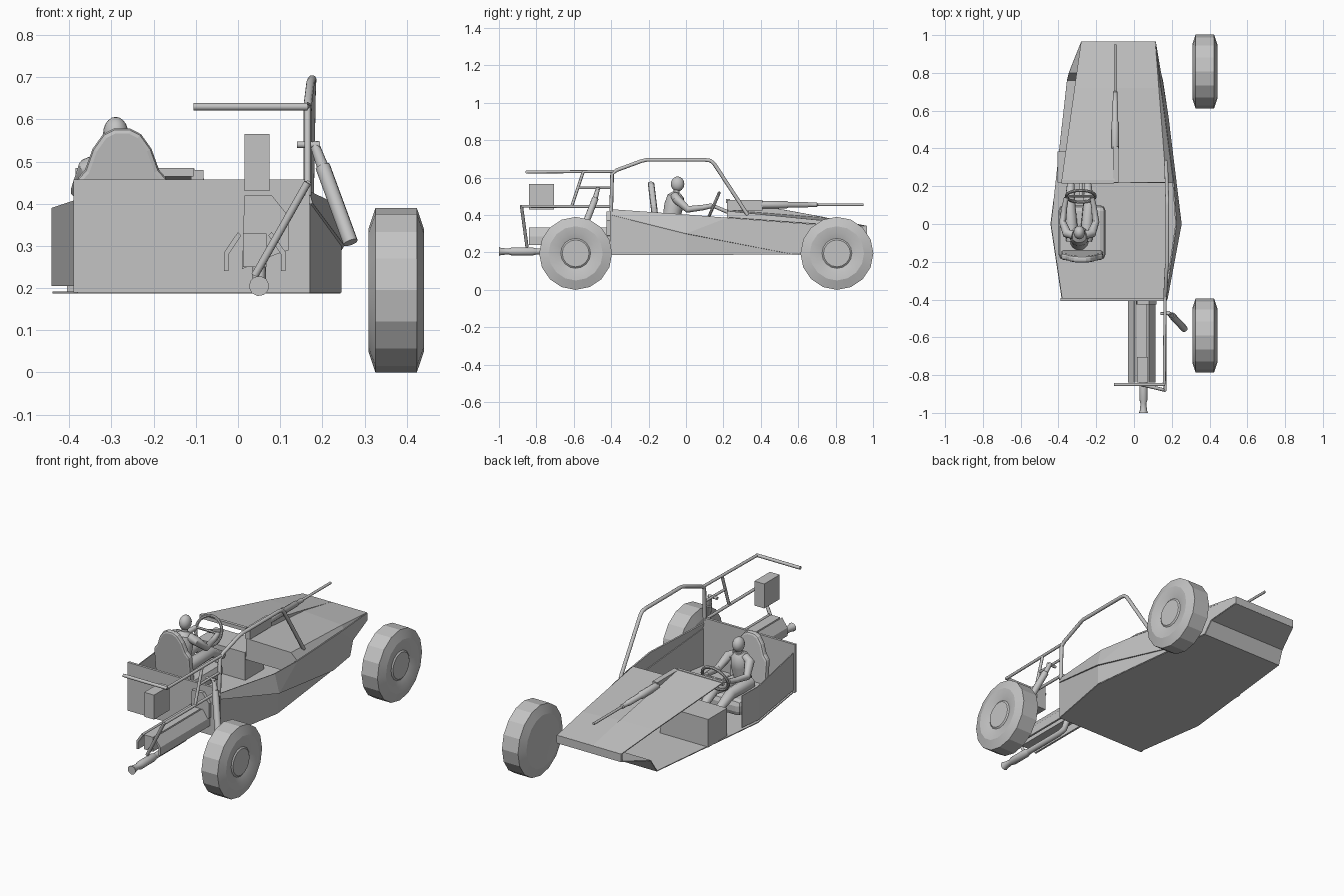
import bpy, bmesh, math
from mathutils import Vector

grey = bpy.data.materials.new("plain grey")
grey.diffuse_color = (0.55, 0.55, 0.55, 1)


def mesh(name, verts, faces, smooth=0):
    me = bpy.data.meshes.new(name)
    me.from_pydata(verts, [], faces)
    me.materials.append(grey)
    ob = bpy.data.objects.new(name, me)
    bpy.context.collection.objects.link(ob)
    bm = bmesh.new()
    bm.from_mesh(me)
    bmesh.ops.recalc_face_normals(bm, faces=bm.faces)
    bm.to_mesh(me)
    bm.free()
    if smooth:
        bpy.ops.object.select_all(action='DESELECT')
        ob.select_set(True)
        bpy.context.view_layer.objects.active = ob
        bpy.ops.object.shade_smooth_by_angle(angle=math.radians(smooth))
    return ob


def sheet(name, verts, faces, t=0.005):
    ob = mesh(name, verts, faces)
    mod = ob.modifiers.new("thickness", 'SOLIDIFY')
    mod.thickness, mod.offset = t, 0
    return ob


def box(name, x0, x1, y0, y1, z0, z1):
    v = [(x, y, z) for x in (x0, x1) for y in (y0, y1) for z in (z0, z1)]
    return mesh(name, v, [(0, 1, 3, 2), (4, 6, 7, 5), (0, 4, 5, 1),
                          (2, 3, 7, 6), (0, 2, 6, 4), (1, 5, 7, 3)])


def skin(name, rings, smooth):
    """Capped surface through rings of equal length."""
    n, verts = len(rings[0]), [v for r in rings for v in r]
    faces = [(i*n + k, i*n + (k+1) % n, i*n + n + (k+1) % n, i*n + n + k)
             for i in range(len(rings) - 1) for k in range(n)]
    faces += [tuple(range(n)), tuple(range(len(verts) - n, len(verts)))]
    return mesh(name, verts, faces, smooth)


def tube(name, pts, r, n=10):
    """Capped tube along points; r is one radius or one per point."""
    pts = [Vector(p) for p in pts]
    rs = r if isinstance(r, (list, tuple)) else [r] * len(pts)
    rings, ref = [], None
    for i, p in enumerate(pts):
        d = (pts[min(i + 1, len(pts) - 1)] - pts[max(i - 1, 0)]).normalized()
        if ref is None:
            ref = d.orthogonal()
        ref = (ref - d * ref.dot(d)).normalized()
        b = d.cross(ref)
        rings.append([p + rs[i] * (ref * math.cos(t) + b * math.sin(t))
                      for t in [2 * math.pi * k / n for k in range(n)]])
    return skin(name, rings, 40)


def prism(name, outline, a, b):
    """Extrude an x,z outline from y = a to y = b."""
    return skin(name, [[(x, y, z) for x, z in outline] for y in (a, b)], 0)


def ball(name, loc, scale):
    bm = bmesh.new()
    bmesh.ops.create_uvsphere(bm, u_segments=16, v_segments=10, radius=1)
    v = [Vector(loc) + Vector(p.co[i] * scale[i] for i in range(3)) for p in bm.verts]
    f = [[q.index for q in p.verts] for p in bm.faces]
    bm.free()
    return mesh(name, v, f, 40)


# Wheels: lathed 16-sided tyre, hub on the outer face, flat inner face
lathe = [(-0.06, 0.1), (-0.066, 0.145), (-0.049, 0.195), (0.049, 0.195), (0.066, 0.145),
         (0.062, 0.11), (0.052, 0.08), (0.058, 0.072)]
for name, wy in (("front_wheel", 0.807), ("rear_wheel", -0.59)):
    skin(name, [[(0.375 + x, wy + r * math.cos(t), 0.195 + r * math.sin(t))
                 for t in [2 * math.pi * k / 16 for k in range(16)]] for x, r in lathe], 20)

# Floor pan, steep front face and nose underside
sheet("floor", [(-0.38, -0.4, 0.19), (0.17, -0.4, 0.19), (0.243, 0, 0.19), (0.15, 0.76, 0.19),
                (-0.355, 0.76, 0.19), (-0.44, 0, 0.19), (0.14, 0.8, 0.26), (-0.345, 0.8, 0.26),
                (0.112, 0.965, 0.30), (-0.28, 0.965, 0.30)],
      [(0, 1, 2, 3, 4, 5), (4, 3, 6, 7), (7, 6, 8, 9)])
# Right flank: lower panel, then an upper panel slightly overhanging it
sheet("right_side_lower", [(0.17, -0.4, 0.19), (0.243, 0, 0.19), (0.175, 0.57, 0.19),
                           (0.17, -0.4, 0.40), (0.243, 0, 0.30)], [(0, 1, 4, 3), (1, 2, 4)])
sheet("right_side_upper", [(0.174, -0.4, 0.40), (0.249, 0, 0.30), (0.179, 0.57, 0.19), (0.165, -0.4, 0.43),
                           (0.222, 0, 0.402), (0.207, 0.22, 0.385), (0.145, 0.68, 0.35), (0.112, 0.965, 0.34),
                           (0.15, 0.76, 0.19), (0.14, 0.8, 0.26), (0.112, 0.965, 0.30)],
      [(0, 1, 4, 3), (1, 5, 4), (1, 2, 6, 5), (2, 8, 9, 6), (6, 9, 10, 7)], 0.007)
# Left flank beside the driver and the box ahead of it
sheet("left_side", [(-0.38, -0.4, 0.205), (-0.44, 0, 0.205), (-0.425, 0.12, 0.205),
                    (-0.38, -0.4, 0.41), (-0.44, 0, 0.39), (-0.425, 0.12, 0.38)],
      [(0, 1, 4, 3), (1, 2, 5, 4)])
box("sill_box", -0.405, -0.11, 0.22, 0.385, 0.19, 0.345)
box("rear_panel", -0.39, 0.17, -0.407, -0.393, 0.19, 0.457)

# Hood: low right half with a sloping shoulder, raised left half
sheet("hood_right", [(-0.105, 0.22, 0.425), (0.17, 0.22, 0.42), (0.13, 0.72, 0.37), (-0.105, 0.72, 0.385),
                     (0.112, 0.965, 0.34), (-0.105, 0.965, 0.34), (-0.105, 0.22, 0.31), (0.2, 0.22, 0.31),
                     (0.207, 0.22, 0.387), (0.14, 0.72, 0.35)],
      [(0, 1, 2, 3), (3, 2, 4, 5), (0, 6, 7, 8, 1), (1, 8, 9, 2), (2, 9, 4)])
sheet("hood_left", [(-0.105, 0.22, 0.482), (-0.385, 0.22, 0.482), (-0.315, 0.72, 0.39), (-0.105, 0.72, 0.39),
                    (-0.28, 0.965, 0.34), (-0.105, 0.965, 0.34), (-0.105, 0.22, 0.425), (-0.105, 0.72, 0.385)],
      [(0, 1, 2, 3), (3, 2, 4, 5), (0, 3, 7, 6)])
box("nose_lip", -0.28, 0.112, 0.955, 0.967, 0.298, 0.342)
box("dash_edge", -0.385, -0.105, 0.215, 0.232, 0.465, 0.485)

# Mounted long tool on the hood
box("gun_body", -0.112, -0.082, 0.22, 0.41, 0.425, 0.48)
tube("gun_barrel", [(-0.1, y, 0.455) for y in (0.4, 0.54, 0.545, 0.65, 0.655, 0.70, 0.705, 0.95)],
     [0.02, 0.02, 0.016, 0.016, 0.012, 0.012, 0.007, 0.007])

# Roll cage, rear frame tubes, suspension and exhaust
X = 0.165
for name, pts, r in (
        ("main_hoop", [(0.17, 0.33, 0.40), (0.175, 0.15, 0.675), (0.176, 0.13, 0.691), (0.176, 0.10, 0.695),
                       (0.176, -0.21, 0.695), (0.172, -0.24, 0.688), (0.166, -0.37, 0.64),
                       (0.165, -0.395, 0.62), (0.165, -0.40, 0.42)], 0.01),
        ("upper_rail", [(X, -0.38, 0.633), (X - 0.005, -0.85, 0.63)], 0.008),
        ("rear_crossbar", [(X, -0.85, 0.63), (-0.105, -0.85, 0.63)], 0.009),
        ("lower_rail", [(X, -0.4, 0.445), (X, -0.88, 0.447)], 0.008),
        ("middle_rail", [(X, -0.4, 0.545), (X, -0.58, 0.545)], 0.007),
        ("rear_brace", [(X, -0.55, 0.63), (X, -0.61, 0.45)], 0.008),
        ("tail_strut", [(X, -0.88, 0.45), (0.04, -0.85, 0.23)], 0.009),
        ("shock_mount", [(0.14, -0.475, 0.54), (0.195, -0.475, 0.54)], 0.008),
        ("shock_absorber", [(0.18, -0.47, 0.545), (0.2, -0.485, 0.49), (0.201, -0.485, 0.488),
                            (0.267, -0.555, 0.308)], [0.011, 0.014, 0.018, 0.018]),
        ("exhaust_pipe", [(0.05, -0.8, 0.205), (0.05, -0.55, 0.205), (0.05, -0.51, 0.215),
                          (0.05, -0.49, 0.25), (0.05, -0.49, 0.31)], 0.016),
        ("exhaust_muffler", [(0.05, y, 0.205) for y in (-0.8, -0.82, -0.93, -0.95, -0.99, -1.0)],
         [0.016, 0.022, 0.022, 0.015, 0.02, 0.024])):
    tube(name, pts, r)

# Rear chassis rails, engine plate and tank
prism("left_chassis_rail", [(-0.033, 0.24), (-0.022, 0.24), (-0.022, 0.28), (0.008, 0.325), (0, 0.333), (-0.033, 0.285)],
      -0.84, -0.4)
prism("right_chassis_rail", [(0.113, 0.24), (0.102, 0.24), (0.102, 0.28), (0.072, 0.325), (0.08, 0.333), (0.113, 0.285)],
      -0.84, -0.4)
box("gearbox", 0.012, 0.068, -0.84, -0.4, 0.25, 0.33)
prism("engine_plate", [(0.01, 0.245), (0.09, 0.28), (0.12, 0.29), (0.12, 0.37), (0.08, 0.42), (0.015, 0.42)],
      -0.425, -0.405)
box("tank", 0.015, 0.075, -0.84, -0.705, 0.43, 0.565)

# Seat: shaped back and a wide cushion
SX = -0.275
side = [(0.11, 0.30), (0.11, 0.455), (0.088, 0.48), (0.07, 0.53), (0.045, 0.565), (0.02, 0.578)]
back = prism("seat_back", [(SX + x, z) for x, z in side] + [(SX - x, z) for x, z in reversed(side)],
             -0.19, -0.155)
for v in back.data.vertices:
    v.co.y += (0.45 - v.co.z) * 0.12
cushion = box("seat_cushion", SX - 0.125, SX + 0.125, -0.19, 0.10, 0.24, 0.33)
for ob, w in ((back, 0.012), (cushion, 0.03)):
    mod = ob.modifiers.new("soft_edge", 'BEVEL')
    mod.width, mod.segments = w, 2

# Driver figure
DX = -0.29
tube("torso", [(DX, -0.09, 0.32), (DX, -0.08, 0.38), (DX, -0.065, 0.45), (DX, -0.055, 0.50), (DX, -0.05, 0.52)],
     [0.05, 0.045, 0.052, 0.045, 0.022], 14)
tube("neck", [(DX, -0.052, 0.51), (DX, -0.048, 0.55)], 0.016)
ball("head", (DX, -0.045, 0.566), (0.03, 0.036, 0.04))
for s, label in ((-1, "left"), (1, "right")):
    tube(label + "_arm", [(DX + s*0.03, -0.058, 0.50), (DX + s*0.065, -0.05, 0.485), (DX + s*0.088, 0.01, 0.43),
                          (DX + s*0.078, 0.09, 0.44), (DX + s*0.068, 0.14, 0.45)],
         [0.024, 0.025, 0.019, 0.015, 0.013])
    tube(label + "_leg", [(DX + s*0.035, -0.09, 0.345), (DX + s*0.05, 0.10, 0.36), (DX + s*0.045, 0.21, 0.30)],
         [0.034, 0.03, 0.02])

# Steering wheel, leaning toward the dash
lean = Vector((0, 0.4, 0.92))
mid = Vector((DX + 0.008, 0.147, 0.448))
ring = [mid + 0.077 * (Vector((1, 0, 0)) * math.cos(t) + lean * math.sin(t))
        for t in [2 * math.pi * i / 24 for i in range(25)]]
tube("steering_wheel", ring, 0.008, 8)
tube("steering_spoke", [ring[0], ring[12]], 0.007, 6)
tube("steering_column", [mid, (mid.x, 0.26, 0.40)], 0.01)
